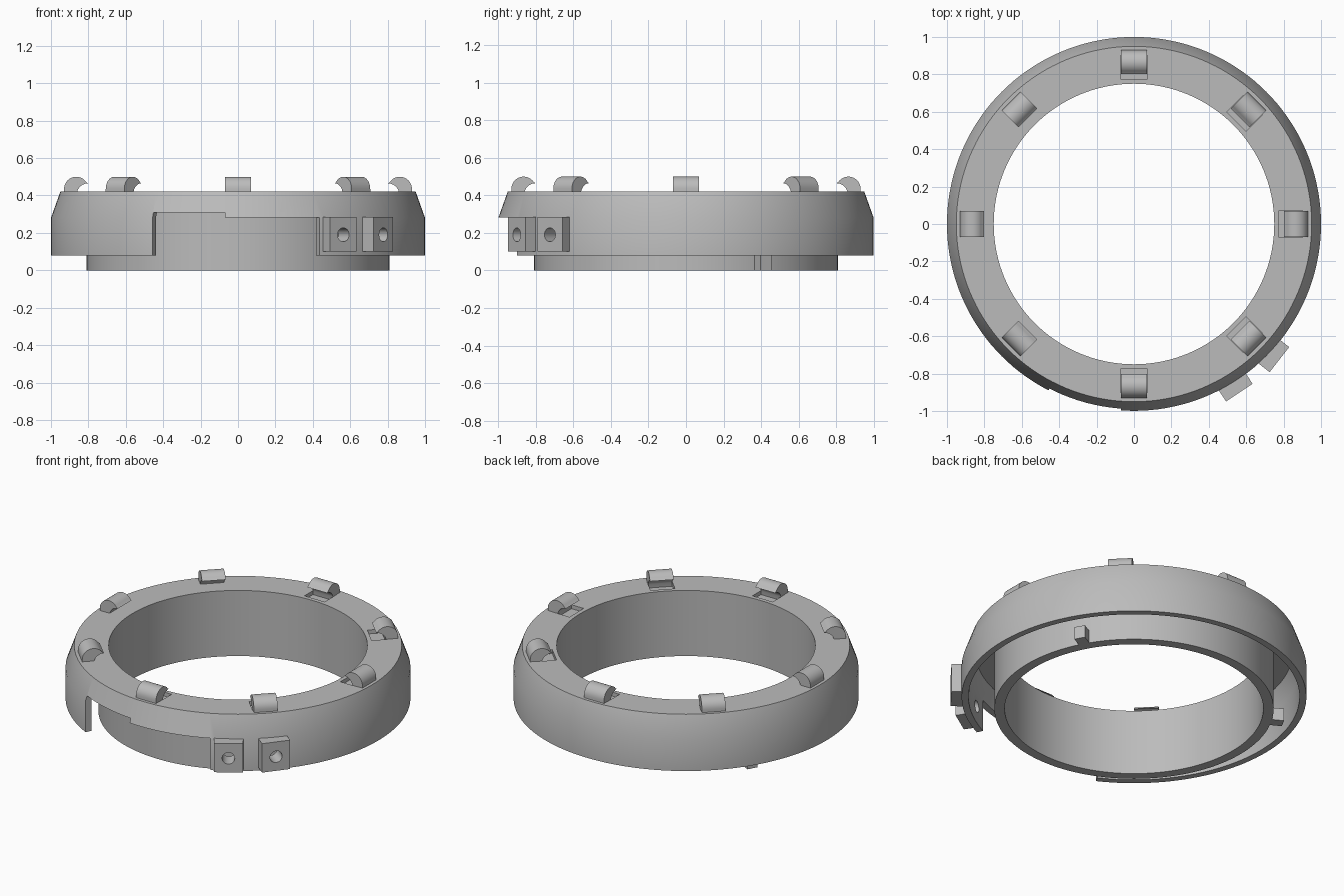
import bpy, bmesh
from math import radians, sin, cos, pi
from mathutils import Matrix

cube = bpy.data.objects.get("Cube")
if cube:
    bpy.data.objects.remove(cube, do_unlink=True)

grey = bpy.data.materials.new("plain_grey")
grey.use_nodes = True
color = (0.5, 0.5, 0.5, 1)
grey.diffuse_color = color
grey.node_tree.nodes["Principled BSDF"].inputs["Base Color"].default_value = color


def finish(name, bm):
    bmesh.ops.recalc_face_normals(bm, faces=bm.faces)
    mesh = bpy.data.meshes.new(name)
    bm.to_mesh(mesh)
    bm.free()
    mesh.materials.append(grey)
    obj = bpy.data.objects.new(name, mesh)
    bpy.context.collection.objects.link(obj)
    return obj


def activate(obj):
    bpy.ops.object.select_all(action='DESELECT')
    obj.select_set(True)
    bpy.context.view_layer.objects.active = obj


def smooth(obj):
    activate(obj)
    bpy.ops.object.shade_smooth_by_angle(angle=radians(30))


def lathe(name, profile, start=0, end=360, steps=144):
    """Revolve a closed (radius, z) outline; partial turns get end caps."""
    bm = bmesh.new()
    full = end - start == 360
    rings = []
    for i in range(steps if full else steps + 1):
        a = radians(start + (end - start) * i / steps)
        rings.append([bm.verts.new((r * cos(a), r * sin(a), z)) for r, z in profile])
    n = len(profile)
    for i in range(steps):
        a, b = rings[i], rings[(i + 1) % len(rings)]
        for j in range(n):
            k = (j + 1) % n
            bm.faces.new((a[j], a[k], b[k], b[j]))
    if not full:
        bm.faces.new(rings[0])
        bm.faces.new(rings[-1])
    return finish(name, bm)


def extrude_radial(name, profile, width, angle):
    """Extrude a (radius, z) outline sideways and turn it to an angle."""
    bm = bmesh.new()
    face = bm.faces.new([bm.verts.new((r, -width / 2, z)) for r, z in profile])
    out = bmesh.ops.extrude_face_region(bm, geom=[face])
    moved = [v for v in out["geom"] if isinstance(v, bmesh.types.BMVert)]
    bmesh.ops.translate(bm, verts=moved, vec=(0, width, 0))
    bm.transform(Matrix.Rotation(radians(angle), 4, 'Z'))
    return finish(name, bm)


def rect(r0, r1, z0, z1):
    return [(r0, z0), (r1, z0), (r1, z1), (r0, z1)]


def cut(target, cutter, keep=False):
    activate(target)
    mod = target.modifiers.new("cut", 'BOOLEAN')
    mod.operation = 'DIFFERENCE'
    mod.solver = 'EXACT'
    mod.object = cutter
    bpy.ops.object.modifier_apply(modifier=mod.name)
    if not keep:
        bpy.data.objects.remove(cutter, do_unlink=True)


# Ring body: inner collar, top plate and tapered outer skirt, hollow below
body = lathe("ring_body", [
    (0.75, 0), (0.81, 0), (0.81, 0.38), (0.92, 0.38), (0.96, 0.28), (0.96, 0.08),
    (1, 0.08), (1, 0.28), (0.95, 0.42), (0.75, 0.42)])

# Front window in the skirt, with a shallow step along its top
cut(body, lathe("window_cutter", rect(0.88, 1.1, -0.1, 0.283), -117.2, -64.2, 24))
cut(body, lathe("step_cutter", rect(0.88, 1.1, 0.2, 0.31), -117.2, -94, 12))

# Hooks on the top plate, each over a shallow pocket
arch = [(0.865 + 0.065 * cos(t * pi / 16), 0.435 + 0.065 * sin(t * pi / 16))
        for t in range(14)]
under = [(0.80 - 0.06 * sin(t * pi / 12) + 0.002, 0.405 + 0.06 * cos(t * pi / 12))
         for t in range(0, -6, -1)]
hook_outline = [(0.93, 0.38)] + arch + under + [(0.862, 0.38)]
for i in range(8):
    angle = 45 * i
    cut(body, extrude_radial("pocket_cutter", rect(0.775, 0.9, 0.395, 0.5), 0.144, angle))
    smooth(extrude_radial(f"hook_{i + 1}", hook_outline, 0.14, angle))

# Screw blocks on the skirt, with radial holes
for i, (place, facing) in enumerate([(-58, -56.5), (-43, -38)]):
    block = extrude_radial(f"screw_block_{i + 1}", rect(-0.1, 0, 0.1, 0.285), 0.17, facing)
    shift = Matrix.Translation((1.063 * cos(radians(place)), 1.063 * sin(radians(place)), 0))
    block.data.transform(shift)
    bm = bmesh.new()
    bmesh.ops.create_cone(bm, cap_ends=True, segments=24, radius1=0.037, radius2=0.037, depth=0.3)
    bm.transform(shift @ Matrix.Rotation(radians(facing), 4, 'Z')
                 @ Matrix.Translation((-0.05, 0, 0.19)) @ Matrix.Rotation(pi / 2, 4, 'Y'))
    hole = finish("hole_cutter", bm)
    cut(block, hole, keep=True)
    cut(body, hole)
    smooth(block)

# Locking tabs on the outside of the collar
for side, angle in (("left", 29), ("right", 151)):
    extrude_radial(f"locking_tab_{side}", rect(0.8, 0.88, 0, 0.08), 0.065, angle)

smooth(body)
